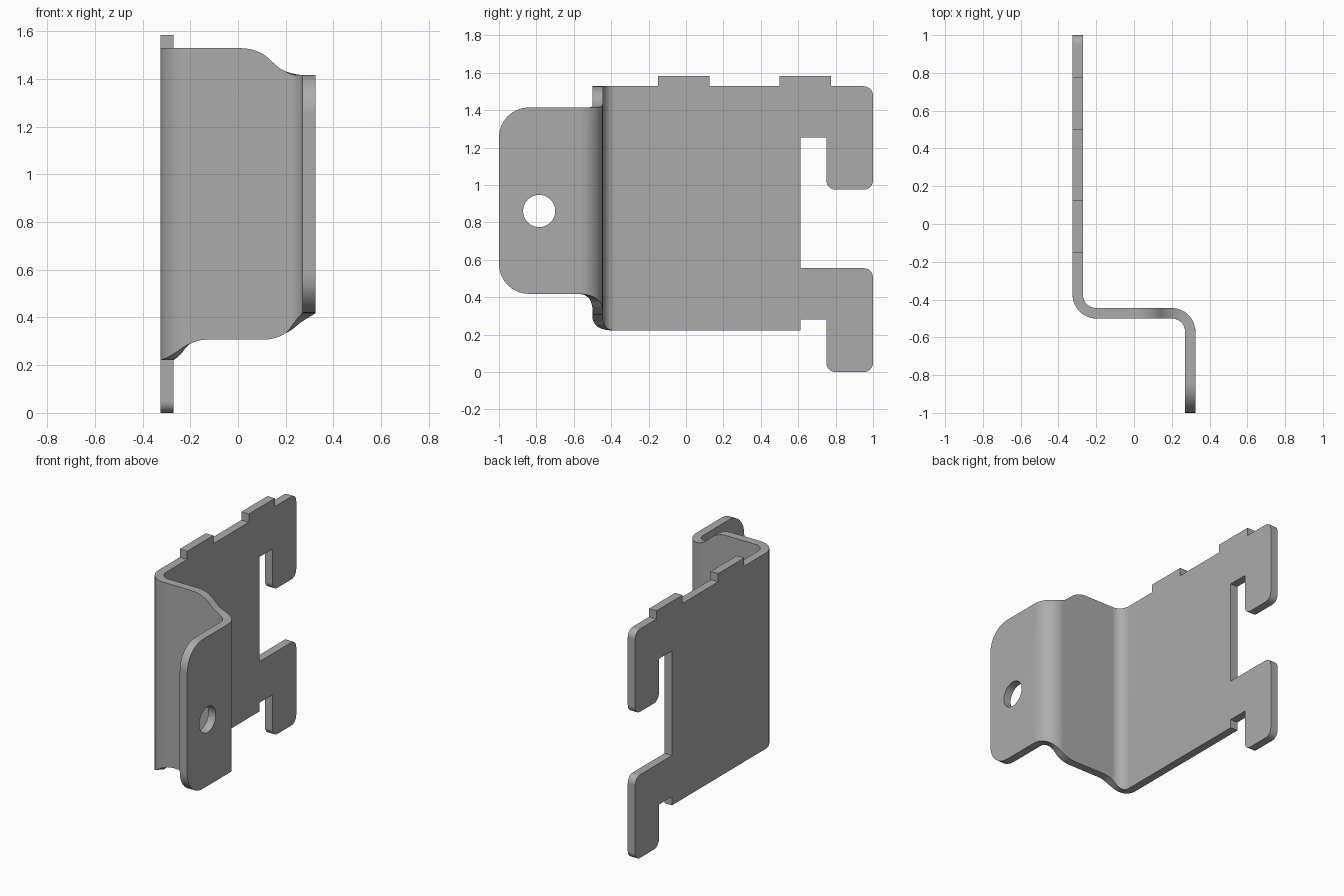
import bpy, bmesh
from math import sin, cos, atan2, pi
from mathutils import Vector

if "Cube" in bpy.data.objects:
    bpy.data.objects.remove(bpy.data.objects["Cube"])

T = 0.055                      # sheet thickness
R = 0.0975                     # bend radius at mid-sheet
S1 = 1.375                     # bend positions along the unfolded sheet
S2 = S1 + R * pi / 2
S3 = S2 + 0.40
S4 = S3 + R * pi / 2
END = S4 + 0.43


def fold(s, d):
    """Map unfolded length s and sheet offset d to the folded plan (x, y)."""
    if s <= S1:
        return -0.2975 + d, 1 - s
    if s <= S2:
        a = (s - S1) / R
        return -0.2 - (R - d) * cos(a), -0.375 - (R - d) * sin(a)
    if s <= S3:
        return -0.2 + s - S2, -0.4725 + d
    if s <= S4:
        a = (s - S3) / R
        return 0.2 + (R + d) * sin(a), -0.57 + (R + d) * cos(a)
    return 0.2975 + d, -0.57 - (s - S4)


def s_curve(s0, z0, s1, z1, n=8):
    """Two tangent arcs stepping between two edge heights."""
    ds, dz = s1 - s0, z1 - z0
    a = 2 * atan2(abs(dz), abs(ds))
    half = []
    for i in range(n + 1):
        t = a * i / n
        half.append((sin(t) / sin(a) / 2, (1 - cos(t)) / (1 - cos(a)) / 2))
    full = half + [(1 - u, 1 - v) for u, v in half[-2::-1]]
    return [(s0 + ds * u, z0 + dz * v, 0) for u, v in full]


def rounded(points, n=8):
    """Replace right-angle corners (s, z, radius) by arcs."""
    out = []
    for i, (s, z, r) in enumerate(points):
        p = Vector((s, z))
        if not r:
            out.append(p)
            continue
        u = (Vector(points[i - 1][:2]) - p).normalized()
        v = (Vector(points[(i + 1) % len(points)][:2]) - p).normalized()
        c = p + (u + v) * r
        for k in range(n + 1):
            a = k / n * pi / 2
            out.append(c - v * r * cos(a) - u * r * sin(a))
    return out


# Unfolded outline: top edge with tabs, flange, bottom edge, two hooks
top = [(0, 1.528, 0.05)]
for a, b in ((0.225, 0.5), (0.875, 1.15)):
    top += [(a, 1.528, 0), (a, 1.583, 0), (b, 1.583, 0), (b, 1.528, 0)]
top += s_curve(1.743, 1.528, 2.0, 1.415)
flange = [(END, 1.415, 0.16), (END, 0.418, 0.16)]
bottom = s_curve(2.09, 0.418, 1.835, 0.307) + s_curve(1.60, 0.307, 1.385, 0.222)
hooks = [(0.388, 0.222, 0), (0.388, 0.28, 0), (0.25, 0.28, 0),
         (0.25, 0, 0.05), (0, 0, 0.05), (0, 0.555, 0.05),
         (0.388, 0.555, 0), (0.388, 1.253, 0), (0.25, 1.253, 0),
         (0.25, 0.975, 0.05), (0, 0.975, 0.05)]
outline = rounded(top + flange + bottom + hooks)

# Screw hole in the flange
hole = [Vector((S4 + 0.215 + 0.086 * cos(k * pi / 20),
                0.861 + 0.086 * sin(k * pi / 20))) for k in range(40)]

bm = bmesh.new()
for loop in (outline, hole):
    vs = [bm.verts.new((p.x, -T / 2, p.y)) for p in loop]
    for i, v in enumerate(vs):
        bm.edges.new((vs[i - 1], v))
bmesh.ops.triangle_fill(bm, edges=bm.edges[:], use_beauty=True, normal=(0, -1, 0))

# Crease lines through both bends
for start in (S1, S3):
    for k in range(11):
        s = start + k / 10 * R * pi / 2
        bmesh.ops.bisect_plane(bm, geom=bm.verts[:] + bm.edges[:] + bm.faces[:],
                               dist=1e-5, plane_co=(s, 0, 0), plane_no=(1, 0, 0))

# Thicken, then fold the sheet
ext = bmesh.ops.extrude_face_region(bm, geom=bm.faces[:], use_keep_orig=True)
for v in ext["geom"]:
    if isinstance(v, bmesh.types.BMVert):
        v.co.y += T
for v in bm.verts:
    v.co.x, v.co.y = fold(v.co.x, v.co.y)
bmesh.ops.recalc_face_normals(bm, faces=bm.faces[:])

mesh = bpy.data.meshes.new("folded_bracket")
bm.to_mesh(mesh)
bm.free()
bracket = bpy.data.objects.new("folded_bracket", mesh)
bpy.context.collection.objects.link(bracket)
bpy.context.view_layer.objects.active = bracket
bracket.select_set(True)
bpy.ops.object.shade_smooth_by_angle(angle=pi / 6)

# Keep the flat walls evenly shaded next to the bends
weighted = bracket.modifiers.new("even_shading", 'WEIGHTED_NORMAL')
weighted.keep_sharp = True

# Dark grey steel
steel = bpy.data.materials.new("grey_steel")
steel.diffuse_color = (0.41, 0.41, 0.41, 1)
steel.use_nodes = True
steel.node_tree.nodes["Principled BSDF"].inputs["Base Color"].default_value = steel.diffuse_color
mesh.materials.append(steel)
